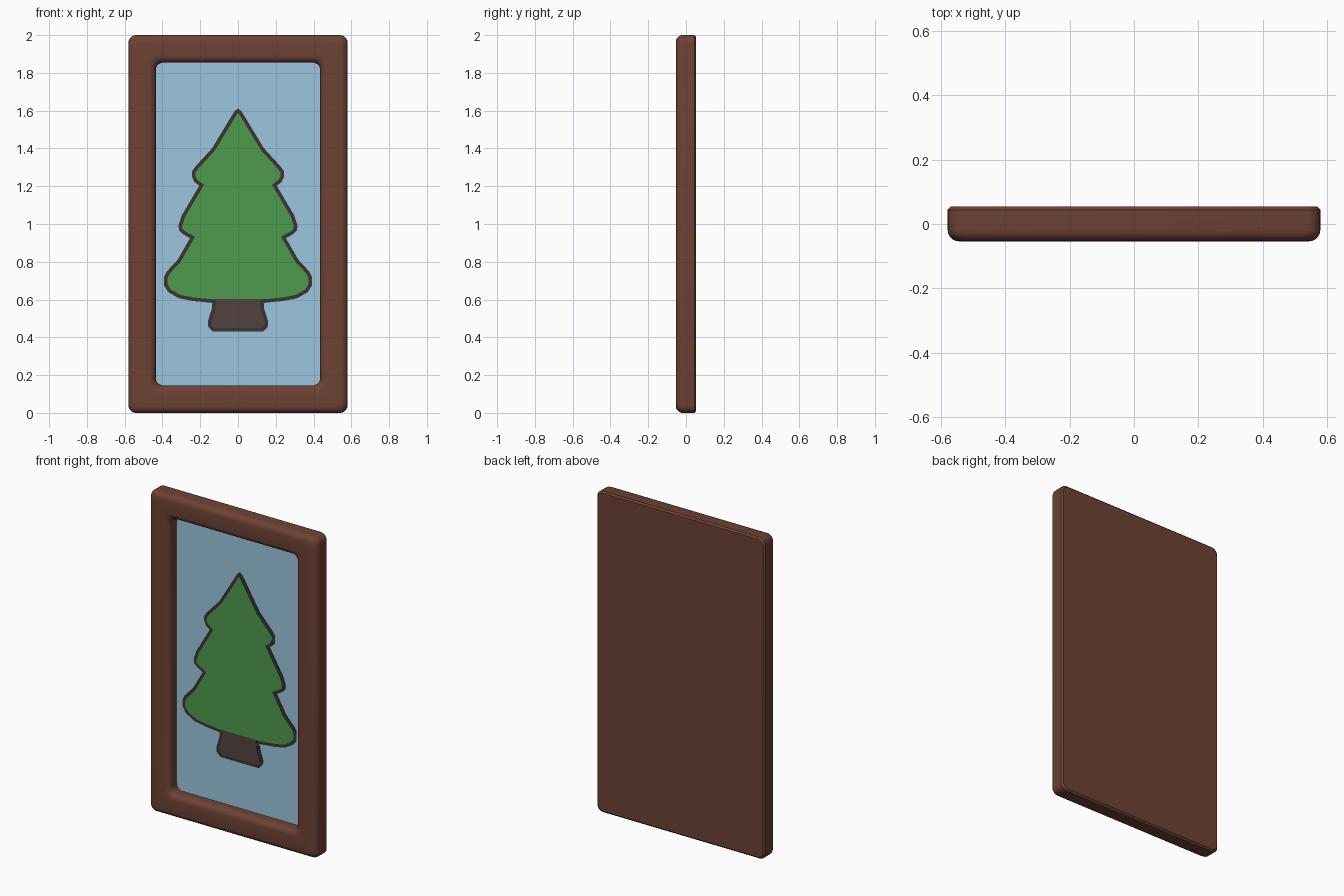
import bpy, bmesh, math
from mathutils import Vector

if "Cube" in bpy.data.objects:
    bpy.data.objects.remove(bpy.data.objects["Cube"])

HALF_D = 0.054      # half depth of the frame
PANEL_Y = 0.018     # front of the recessed panel


def material(name, r, g, b):
    lin = [((c / 255 + 0.055) / 1.055) ** 2.4 for c in (r, g, b)]
    m = bpy.data.materials.new(name)
    m.diffuse_color = (*lin, 1)
    m.use_nodes = True
    m.node_tree.nodes["Principled BSDF"].inputs["Base Color"].default_value = m.diffuse_color
    return m


WOOD = material("frame brown", 109, 66, 52)
BLUE = material("sky blue", 156, 198, 223)
DARK = material("outline dark", 59, 52, 50)
GREEN = material("tree green", 78, 155, 78)
BARK = material("trunk brown", 84, 68, 62)


def finish(bm, name, mat, smooth=False):
    bmesh.ops.recalc_face_normals(bm, faces=bm.faces[:])
    me = bpy.data.meshes.new(name)
    bm.to_mesh(me)
    bm.free()
    me.materials.append(mat)
    ob = bpy.data.objects.new(name, me)
    bpy.context.collection.objects.link(ob)
    if smooth:
        bpy.ops.object.select_all(action='DESELECT')
        ob.select_set(True)
        bpy.context.view_layer.objects.active = ob
        bpy.ops.object.shade_smooth_by_angle(angle=math.radians(30))
    return ob


def rounded_rect(inset, y, radius=0.04, seg=5):
    """Rounded rectangle loop, inset from the outer frame edge."""
    w, h = 0.58 - inset - radius, 1.0 - inset - radius
    pts = []
    for i, (sx, sz) in enumerate(((1, 1), (-1, 1), (-1, -1), (1, -1))):
        for k in range(seg + 1):
            a = math.pi / 2 * (i + k / seg)
            pts.append((sx * w + radius * math.cos(a), y,
                        1 + sz * h + radius * math.sin(a)))
    return pts


# Frame: one moulding profile (inset, y) swept round, closed at the back
profile = [(0.01, HALF_D), (0.0, HALF_D - 0.01)]
R = 0.036
for k in range(6):      # rounded outer front edge
    a = math.pi / 2 * k / 5
    profile.append((R - R * math.cos(a), -HALF_D + R - R * math.sin(a)))
for k in range(6):      # rounded inner front edge
    a = math.pi / 2 * k / 5
    profile.append((0.145 - R + R * math.sin(a), -HALF_D + R - R * math.cos(a)))
profile.append((0.145, PANEL_Y + 0.004))

bm = bmesh.new()
rings = [[bm.verts.new(p) for p in rounded_rect(d, y)] for d, y in profile]
for a, b in zip(rings, rings[1:]):
    n = len(a)
    for i in range(n):
        j = (i + 1) % n
        bm.faces.new((a[i], a[j], b[j], b[i]))
bm.faces.new(rings[0])
bm.faces.new(rings[-1])
finish(bm, "frame", WOOD, smooth=True)


def plate(name, pts, front, mat, keep=None, thick=0.005):
    """Thin flat plate; keep=(z, sign) keeps only the part above or below z."""
    bm = bmesh.new()
    face = bm.faces.new([bm.verts.new((x, front, z)) for x, z in pts])
    face.normal_update()
    bmesh.ops.triangulate(bm, faces=[face])
    if keep:
        z, sign = keep
        bmesh.ops.bisect_plane(bm, geom=bm.verts[:] + bm.edges[:] + bm.faces[:],
                               plane_co=(0, 0, z), plane_no=(0, 0, sign),
                               clear_inner=True)
    ext = bmesh.ops.extrude_face_region(bm, geom=bm.faces[:], use_keep_orig=True)
    moved = [v for v in ext["geom"] if isinstance(v, bmesh.types.BMVert)]
    bmesh.ops.translate(bm, verts=moved, vec=(0, thick, 0))
    return finish(bm, name, mat)


# Sky panel, a touch wider than the opening
plate("sky_panel", [(x, z) for x, _, z in rounded_rect(0.144, 0)], PANEL_Y, BLUE)

# Tree silhouette: right half, mirrored
half = [(0.018, 1.598), (0.138, 1.40), (0.225, 1.305), (0.243, 1.28), (0.244, 1.25),
        (0.231, 1.222), (0.205, 1.203), (0.298, 1.045), (0.316, 0.99), (0.311, 0.965),
        (0.29, 0.945), (0.254, 0.925), (0.32, 0.81), (0.378, 0.748), (0.392, 0.72),
        (0.392, 0.675), (0.37, 0.64), (0.312, 0.606), (0.235, 0.592), (0.136, 0.582),
        (0.139, 0.55), (0.16, 0.485), (0.157, 0.455), (0.132, 0.43)]
outline = [(0, 1.612)] + half + [(-x, z) for x, z in reversed(half)]


def inset(pts, d):
    """Move every corner of a clockwise outline inward by d."""
    out = []
    for i, p in enumerate(pts):
        p = Vector(p)
        e1 = (p - Vector(pts[i - 1])).normalized()
        e2 = (Vector(pts[(i + 1) % len(pts)]) - p).normalized()
        n1, n2 = Vector((e1.y, -e1.x)), Vector((e2.y, -e2.x))
        m = (n1 + n2) / max(1 + n1.dot(n2), 0.5)
        out.append(tuple(p + m * d))
    return out


fill = inset(outline, 0.019)
plate("tree_outline", outline, PANEL_Y - 0.003, DARK)
plate("tree_foliage", fill, PANEL_Y - 0.005, GREEN, keep=(0.602, 1))
plate("tree_trunk", fill, PANEL_Y - 0.005, BARK, keep=(0.602, -1))
